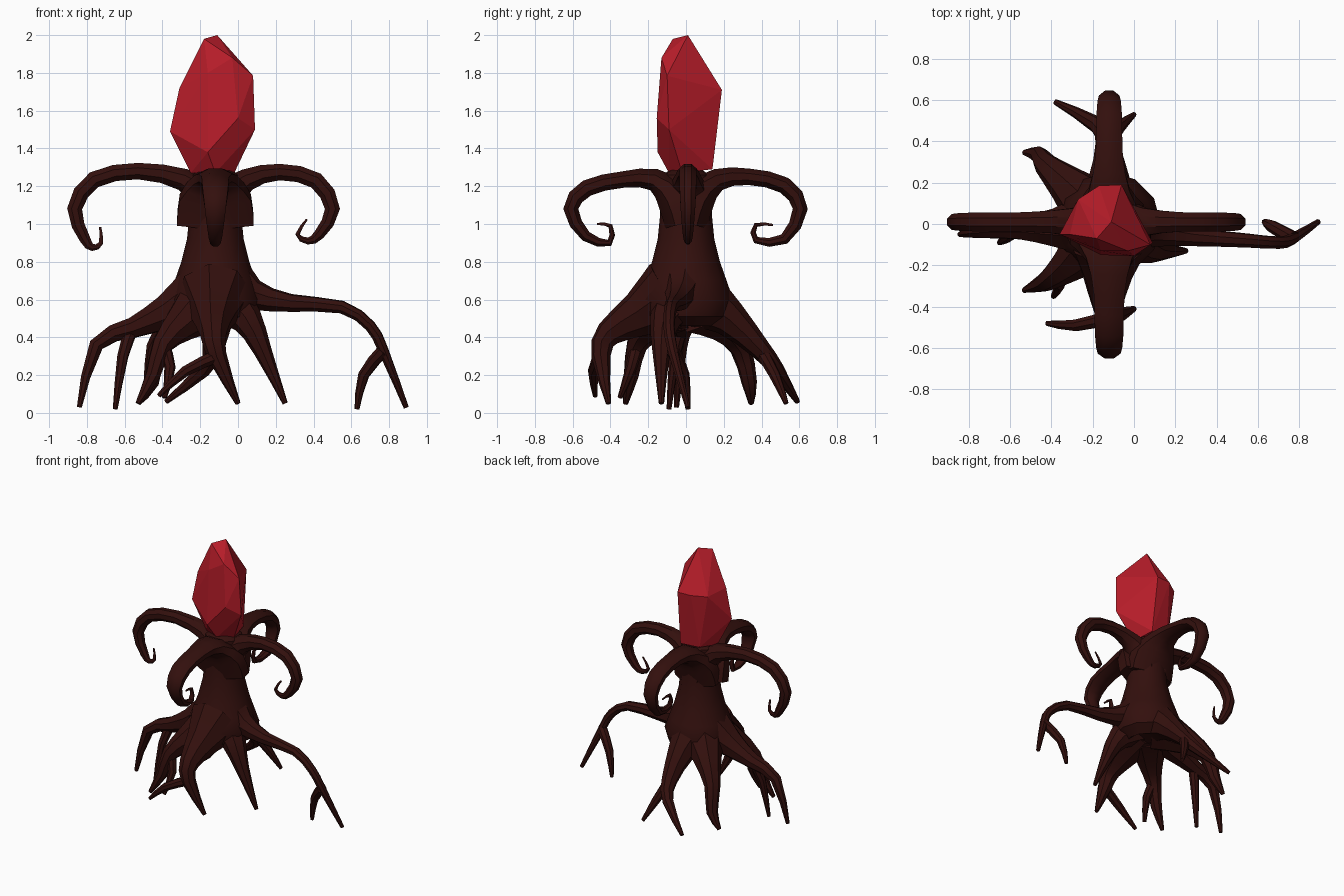
import bpy, bmesh, math
from mathutils import Vector

if "Cube" in bpy.data.objects:
    bpy.data.objects.remove(bpy.data.objects["Cube"])

AX = -0.12  # x of the trunk axis


def material(name, col):
    m = bpy.data.materials.new(name)
    m.diffuse_color = (*col, 1)
    m.use_nodes = True
    m.node_tree.nodes["Principled BSDF"].inputs["Base Color"].default_value = m.diffuse_color
    return m


BARK = material("dark_bark", (0.033, 0.005, 0.004))
RED = material("red_crystal", (0.47, 0.012, 0.022))


def finish(bm, name, mat, angle=None):
    bmesh.ops.recalc_face_normals(bm, faces=bm.faces)
    me = bpy.data.meshes.new(name)
    bm.to_mesh(me)
    bm.free()
    ob = bpy.data.objects.new(name, me)
    bpy.context.collection.objects.link(ob)
    me.materials.append(mat)
    if angle:
        bpy.ops.object.select_all(action='DESELECT')
        ob.select_set(True)
        bpy.context.view_layer.objects.active = ob
        bpy.ops.object.shade_smooth_by_angle(angle=math.radians(angle))


def loft(bm, rings):
    """Bridge equal rings of points and cap both ends."""
    vs = [[bm.verts.new(p) for p in r] for r in rings]
    n = len(vs[0])
    for a, b in zip(vs, vs[1:]):
        for i in range(n):
            j = (i + 1) % n
            bm.faces.new((a[i], a[j], b[j], b[i]))
    bm.faces.new(vs[0][::-1])
    bm.faces.new(vs[-1])


def smooth_path(pts, radii):
    """Catmull-Rom: add one midpoint per span."""
    p = [Vector((*q, r)) for q, r in zip(pts, radii)]
    out = [p[0]]
    for i in range(len(p) - 1):
        a, b = p[max(i - 1, 0)], p[min(i + 2, len(p) - 1)]
        out += [(9 * (p[i] + p[i + 1]) - a - b) / 16, p[i + 1]]
    return out


def tube(bm, pts, radii, side=(0.3, 1, 0.1), width=(1.0, 1.0), n=8):
    """Tapering tube; width is the sideways stretch at start and end."""
    path = smooth_path(pts, radii)
    pos = [q.to_3d() for q in path]
    rings, s, last = [], Vector(side), len(pos) - 1
    for i, c in enumerate(pos):
        t = (pos[min(i + 1, last)] - pos[max(i - 1, 0)]).normalized()
        s = (s - t * s.dot(t)).normalized()
        u = t.cross(s)
        r = max(path[i][3], 0.006)
        w = r * (width[0] + (width[1] - width[0]) * i / last)
        ang = [2 * math.pi * (k + 0.5) / n for k in range(n)]
        rings.append([c + s * (math.cos(a) * w) + u * (math.sin(a) * r) for a in ang])
    loft(bm, rings)


# Trunk: a turned profile flaring into the roots (z, radius)
bm = bmesh.new()
profile = [(0.53, 0.05), (0.46, 0.15), (0.51, 0.225), (0.60, 0.25), (0.70, 0.215), (0.80, 0.18),
           (0.92, 0.15), (1.05, 0.137), (1.17, 0.138), (1.26, 0.13), (1.29, 0.075)]
loft(bm, [[(AX + r * math.cos(k * math.pi / 6), r * math.sin(k * math.pi / 6), z)
           for k in range(12)] for z, r in profile])
finish(bm, "trunk", BARK, 35)


# Curling arms: a shared shoulder scaled by reach, then a hook (distance, z)
ARM_R = (0.10, 0.10, 0.064, 0.047, 0.048, 0.043, 0.031, 0.020, 0.013, 0.006)


def arm(name, dx, dy, width, reach, top, hook):
    shoulder = [(0.02, 1.0), (0.065, 1.14), (0.17, 1.235),
                (0.55 * reach, top), (0.86 * reach, top - 0.045), (reach, 1.08)]
    bm = bmesh.new()
    tube(bm, [(AX + dx * d, dy * d + 0.01 * abs(dx), z) for d, z in shoulder + hook],
         ARM_R, (-dy, dx, 0), (width, 0.75))
    finish(bm, name, BARK, 40)


arm("right_arm", 1, 0, 1.25, 0.62, 1.275, [(0.55, 0.945), (0.49, 0.91), (0.435, 0.945), (0.485, 1.025)])
arm("left_arm", -1, 0, 1.25, 0.745, 1.28, [(0.69, 0.92), (0.65, 0.875), (0.605, 0.90), (0.61, 0.985)])
arm("front_arm", 0, -1, 2.2, 0.61, 1.235, [(0.53, 0.935), (0.405, 0.90), (0.40, 0.99), (0.47, 1.0)])
arm("back_arm", 0, 1, 1.9, 0.605, 1.25, [(0.52, 0.92), (0.37, 0.915), (0.37, 0.995), (0.46, 0.995)])


# Roots: a tapering limb out of the trunk, with an optional fork near its end
def root(name, limb, fork=(), at=3, size=1.0):
    x, y, z = limb[0]
    pts = [(AX + 0.35 * (x - AX), 0.35 * y, z + 0.10)] + limb
    last = len(pts) - 1
    base = [0.16, 0.098, 0.057, 0.041, 0.036, 0.033]
    radii = [r * size for r in base[:last]] + [0.014]
    bm = bmesh.new()
    tube(bm, pts, radii)
    if fork:
        tube(bm, [pts[at]] + list(fork), [0.036, 0.030, 0.013])
    finish(bm, name, BARK, 40)


root("right_root", [(0.08, -0.03, 0.625), (0.28, -0.06, 0.582), (0.55, -0.08, 0.56),
                    (0.70, -0.09, 0.46), (0.77, -0.07, 0.33), (0.89, 0.01, 0.03)],
     [(0.665, -0.01, 0.20), (0.63, 0.01, 0.02)], at=5, size=0.85)
root("left_root", [(-0.38, -0.02, 0.53), (-0.56, -0.02, 0.45), (-0.75, -0.03, 0.36), (-0.84, -0.05, 0.03)],
     [(-0.61, -0.06, 0.30), (-0.65, -0.09, 0.02)], at=2)
root("front_root", [(-0.13, -0.25, 0.52), (-0.13, -0.41, 0.42), (-0.11, -0.45, 0.30), (0.0, -0.41, 0.05)],
     [(-0.28, -0.49, 0.22), (-0.42, -0.48, 0.09)], size=1.25)
root("front_left_root", [(-0.30, -0.18, 0.47), (-0.40, -0.26, 0.36), (-0.45, -0.29, 0.20), (-0.53, -0.32, 0.05)],
     [(-0.36, -0.29, 0.24), (-0.39, -0.35, 0.08)], at=2)
root("front_right_root", [(0.05, -0.11, 0.49), (0.13, -0.13, 0.33), (0.25, -0.13, 0.05)], size=0.85)
root("back_left_root", [(-0.32, 0.19, 0.47), (-0.43, 0.29, 0.34), (-0.46, 0.335, 0.16), (-0.53, 0.345, 0.05)])
root("back_root", [(-0.12, 0.23, 0.50), (-0.13, 0.39, 0.34), (-0.18, 0.48, 0.23), (-0.38, 0.59, 0.06)],
     [(-0.07, 0.47, 0.20), (0.0, 0.53, 0.05)], at=2)

# Faceted crystal: convex hull of its corners
bm = bmesh.new()
for p in [(-0.25, -0.03, 1.27), (-0.12, -0.09, 1.27), (-0.02, -0.02, 1.27), (-0.05, 0.14, 1.29),
          (-0.20, 0.12, 1.29), (-0.36, -0.05, 1.49), (-0.16, -0.15, 1.38), (0.09, -0.09, 1.50),
          (-0.31, -0.05, 1.72), (-0.27, 0.12, 1.70), (-0.17, 0.185, 1.71), (-0.06, 0.19, 1.71),
          (0.0, -0.155, 1.56), (0.08, -0.10, 1.785), (-0.16, -0.13, 1.80), (-0.03, -0.13, 1.88),
          (-0.18, -0.07, 1.98), (-0.11, 0.01, 2.0)]:
    bm.verts.new(p)
bmesh.ops.convex_hull(bm, input=bm.verts)
bmesh.ops.delete(bm, geom=[v for v in bm.verts if not v.link_faces], context='VERTS')
bmesh.ops.dissolve_limit(bm, angle_limit=math.radians(4), verts=bm.verts, edges=bm.edges)
finish(bm, "crystal", RED)
